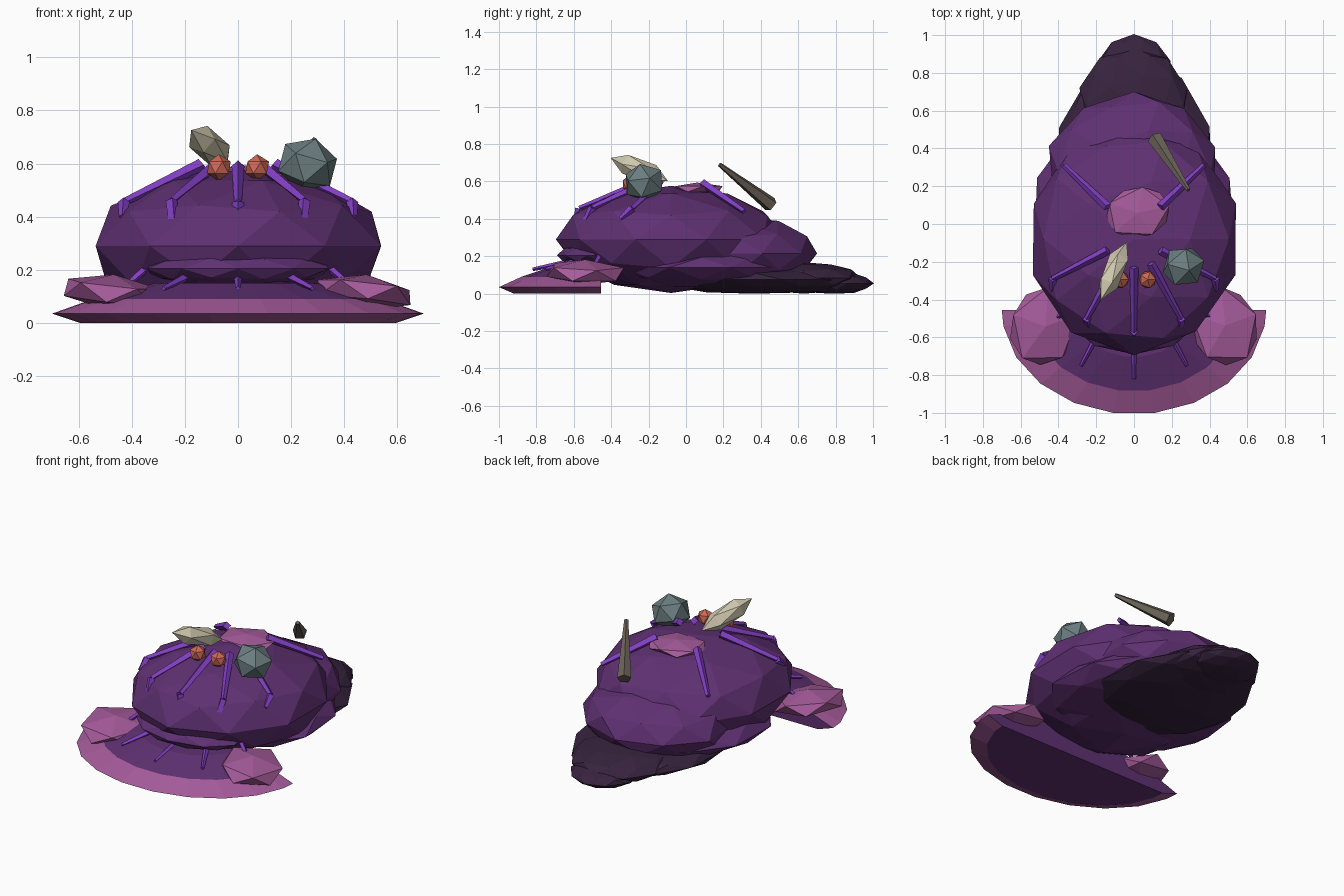
import bpy, bmesh, math, random
from mathutils import Matrix, Vector, Euler

if "Cube" in bpy.data.objects:
    bpy.data.objects.remove(bpy.data.objects["Cube"])

random.seed(4)


def mat(name, rgb):
    m = bpy.data.materials.new(name)
    m.diffuse_color = (*rgb, 1)
    m.use_nodes = True
    m.node_tree.nodes["Principled BSDF"].inputs["Base Color"].default_value = m.diffuse_color
    return m


PURPLE = mat("purple_skin", (0.115, 0.03, 0.17))
PINK = mat("pink_flesh", (0.38, 0.105, 0.33))
DARK = mat("dark_tail", (0.038, 0.017, 0.048))
VIOLET = mat("bright_violet", (0.23, 0.05, 0.56))
RED = mat("coral_red", (0.62, 0.14, 0.09))
BONE = mat("bone", (0.62, 0.57, 0.42))
ROCK = mat("grey_stone", (0.15, 0.21, 0.22))
WOOD = mat("grey_wood", (0.15, 0.125, 0.10))


def finish(name, bm, *mats):
    bmesh.ops.recalc_face_normals(bm, faces=bm.faces)
    me = bpy.data.meshes.new(name)
    bm.to_mesh(me)
    bm.free()
    for m in mats:
        me.materials.append(m)
    ob = bpy.data.objects.new(name, me)
    bpy.context.collection.objects.link(ob)
    return ob


def lump(name, m, loc, size, sub=2, rot=(0, 0, 0), jitter=0.0):
    """Faceted ellipsoid that never sinks below the ground."""
    bm = bmesh.new()
    bmesh.ops.create_icosphere(bm, subdivisions=sub, radius=1)
    M = (Matrix.Translation(loc) @ Euler(rot).to_matrix().to_4x4()
         @ Matrix.Diagonal((*size, 1)))
    for v in bm.verts:
        v.co = M @ (v.co * (1 + random.uniform(-jitter, jitter)))
        v.co.z = max(v.co.z, 0)
    return finish(name, bm, m)


def rod(bm, a, b, r1, r2, sides=4):
    """Tapered rod between two points."""
    a, b = Vector(a), Vector(b)
    d = b - a
    M = Matrix.Translation((a + b) / 2) @ d.to_track_quat('Z', 'Y').to_matrix().to_4x4()
    bmesh.ops.create_cone(bm, cap_ends=True, segments=sides, radius1=r1,
                          radius2=r2, depth=d.length, matrix=M)


# Main body and the lumps beneath it
lump("body_dome", PURPLE, (0, -0.08, 0.29), (0.562, 0.61, 0.288), jitter=0.012)
lump("belly", PURPLE, (0, 0.08, 0.14), (0.545, 0.54, 0.12), jitter=0.03)
lump("rear_lump", PURPLE, (0, 0.28, 0.215), (0.46, 0.42, 0.2), jitter=0.03)
lump("front_lip", PURPLE, (0, -0.45, 0.205), (0.36, 0.24, 0.075))
lump("top_patch", PINK, (0.02, 0.06, 0.56), (0.19, 0.15, 0.034), sub=1, rot=(0, 0, 0.2))

# Dark trailing tail
lump("tail_base", DARK, (0, 0.36, 0.075), (0.42, 0.5, 0.08), jitter=0.04)
lump("tail_middle", DARK, (0, 0.63, 0.085), (0.3, 0.3, 0.085), jitter=0.03)
lump("tail_tip", DARK, (0, 0.8, 0.055), (0.2, 0.2, 0.06), jitter=0.03)

# Half-disc foot: rings of an elliptical lens, cut straight at the back
bm = bmesh.new()
angles = [-90] + list(range(-81, 82, 18)) + [90]
rings = []
for f, z in ((0.85, 0), (1.0, 0.035), (0.78, 0.09), (0.45, 0.15)):
    rings.append([bm.verts.new((0.7 * f * math.sin(math.radians(t)),
                                -0.455 - 0.552 * f * math.cos(math.radians(t)), z))
                  for t in angles])
n = len(angles)
for k in range(3):
    for i in range(n - 1):
        f = bm.faces.new((rings[k][i], rings[k][i + 1], rings[k + 1][i + 1], rings[k + 1][i]))
        f.material_index = 0 if k < 2 else 1
for ring in (rings[0], rings[3]):
    bm.faces.new(ring).material_index = 1
back = bm.faces.new([r[0] for r in rings] + [r[-1] for r in reversed(rings)])
back.material_index = 1
finish("front_foot", bm, PINK, PURPLE)

# Paired pink side lumps and eyes
for s, side in ((-1, "left"), (1, "right")):
    lump(f"{side}_side_lump", PINK, (s * 0.475, -0.54, 0.115), (0.2, 0.235, 0.068),
         sub=1, rot=(0, s * 0.12, s * 0.35 + (math.pi if s < 0 else 0)))
    lump(f"{side}_eye", RED, (s * 0.072, -0.295, 0.585), (0.05, 0.05, 0.05), sub=1)

# Jointed legs: half listed, sides mirrored
legs = [
    [(0, -0.23, 0.59), (0, -0.57, 0.455), (0, -0.595, 0.33)],
    [(0.09, -0.21, 0.59), (0.25, -0.50, 0.46), (0.235, -0.585, 0.29)],
    [(0.14, -0.14, 0.595), (0.43, -0.29, 0.455), (0.435, -0.35, 0.40)],
    [(0.14, 0.09, 0.59), (0.37, 0.31, 0.44)],
    [(0, -0.60, 0.175), (0, -0.82, 0.13)],
    [(0.2, -0.60, 0.17), (0.28, -0.75, 0.13)],
    [(0.34, -0.46, 0.21), (0.42, -0.50, 0.14)],
]
for i, path in enumerate(legs):
    for s in ((1,) if path[0][0] == 0 else (-1, 1)):
        pts = [(s * x, y, z) for x, y, z in path]
        r = 0.024 if i < 4 else 0.016
        bm = bmesh.new()
        rod(bm, pts[0], pts[1], r, r * 0.6)
        if len(pts) > 2:
            rod(bm, pts[1], pts[2], r * 0.95, r * 0.55)
        finish(f"leg_{i + 1}_{'left' if s < 0 else 'right'}", bm, VIOLET)

# Objects carried on the back
a, b = Vector((-0.175, -0.40, 0.725)), Vector((-0.04, -0.10, 0.605))
turn = (b - a).to_track_quat('Z', 'Y').to_euler()
lump("bone_shard", BONE, (a + b) / 2, (0.062, 0.062, 0.178), sub=1, rot=turn)
lump("stone", ROCK, (0.262, -0.225, 0.595), (0.12, 0.115, 0.105), sub=1, rot=(0.3, 0.2, 0.4))
bm = bmesh.new()
rod(bm, (0.11, 0.455, 0.475), (0.288, 0.18, 0.69), 0.042, 0.012, 5)
finish("stick", bm, WOOD)
